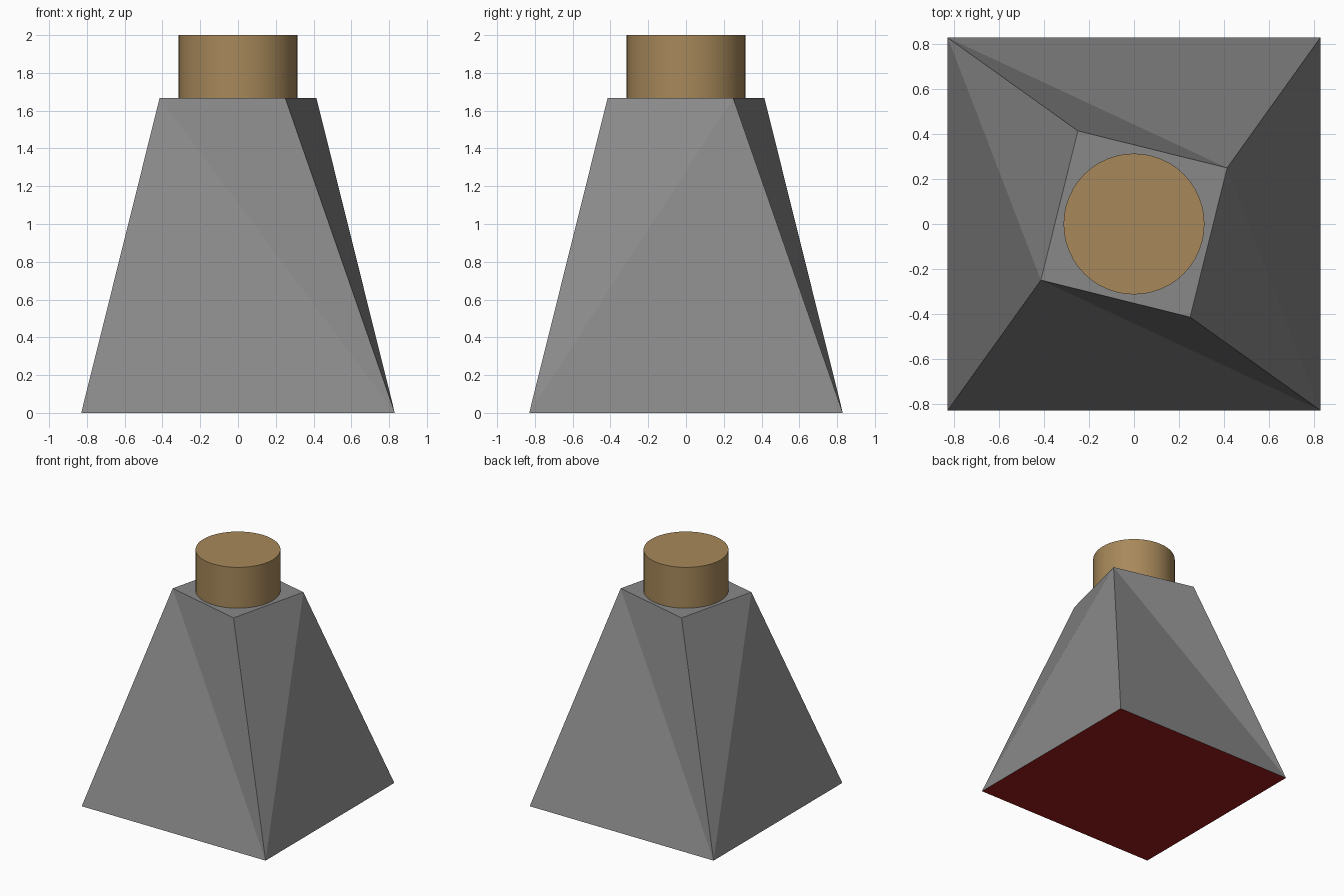
import bpy, bmesh, math

if "Cube" in bpy.data.objects:
    bpy.data.objects.remove(bpy.data.objects["Cube"])


def material(name, rgb):
    m = bpy.data.materials.new(name)
    m.diffuse_color = (*rgb, 1.0)
    m.use_nodes = True
    m.node_tree.nodes["Principled BSDF"].inputs["Base Color"].default_value = m.diffuse_color
    return m


grey = material("stone grey", (0.25, 0.25, 0.25))
cork = material("cork brown", (0.39, 0.25, 0.104))
red = material("dark red", (0.345, 0.012, 0.012))

BASE, HEIGHT, TOTAL = 0.83, 1.667, 2.0

# Flask body: square base lofted to a smaller twisted square top
bm = bmesh.new()
low = [bm.verts.new((x * BASE, y * BASE, 0)) for x, y in ((-1, -1), (1, -1), (1, 1), (-1, 1))]
top = [bm.verts.new((x, y, HEIGHT)) for x, y in
       ((-0.415, -0.25), (0.25, -0.415), (0.415, 0.25), (-0.25, 0.415))]
bottom = bm.faces.new(low[::-1])
bm.faces.new(top)
for i in range(4):
    j = (i + 1) % 4
    a, b, c, d = low[i], low[j], top[j], top[i]
    # the split alternates from side to side
    tris = ((a, b, d), (b, c, d)) if i % 2 == 0 else ((a, b, c), (a, c, d))
    for t in tris:
        bm.faces.new(t)

# Red panel inset into the underside
bmesh.ops.inset_region(bm, faces=[bottom], thickness=BASE * 0.2, use_even_offset=True)
bottom.material_index = 1
bmesh.ops.recalc_face_normals(bm, faces=bm.faces[:])
mesh = bpy.data.meshes.new("flask_body")
bm.to_mesh(mesh)
bm.free()
mesh.materials.append(grey)
mesh.materials.append(red)
body = bpy.data.objects.new("flask_body", mesh)
bpy.context.collection.objects.link(body)

# Round stopper
bpy.ops.mesh.primitive_cylinder_add(vertices=48, radius=0.314, depth=TOTAL - HEIGHT,
                                    location=(0, 0, (TOTAL + HEIGHT) / 2))
stopper = bpy.context.object
stopper.name = "stopper"
stopper.data.materials.append(cork)
bpy.ops.object.shade_smooth_by_angle(angle=math.radians(30))
